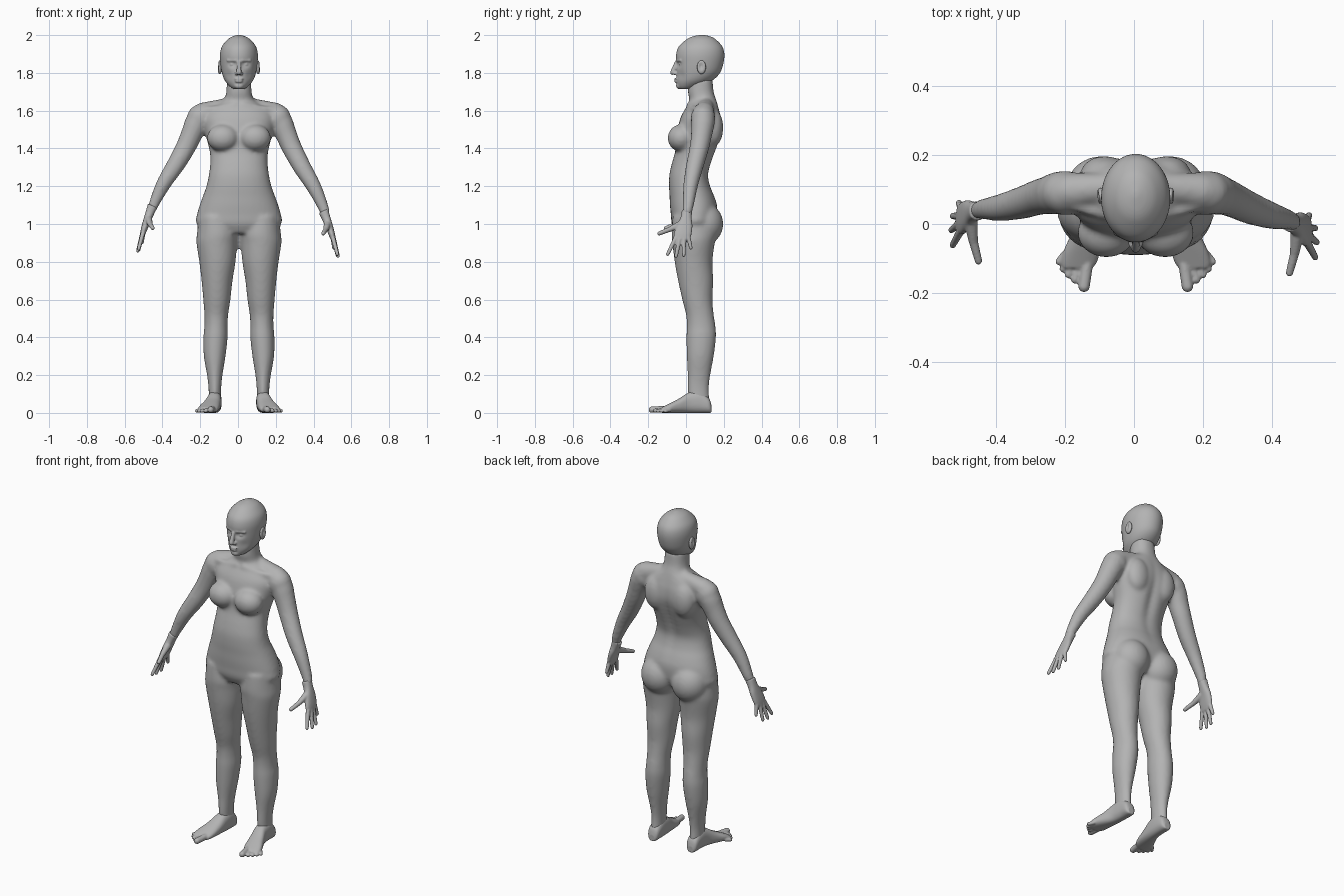
import bpy, bmesh, math
from mathutils import Vector, Matrix

if "Cube" in bpy.data.objects:
    bpy.data.objects.remove(bpy.data.objects["Cube"])

X, Y, Z = Vector((1, 0, 0)), Vector((0, 1, 0)), Vector((0, 0, 1))
CENTRE = 0.005
skin = bpy.data.materials.new("plain grey")
skin.use_nodes = True
GREY = (0.45, 0.45, 0.45, 1)
skin.diffuse_color = GREY
for node in skin.node_tree.nodes:
    if node.type == 'BSDF_PRINCIPLED':
        node.inputs["Base Color"].default_value = GREY


def refine(rows, k=5):
    """Smoothly interpolate the sections of a loft."""
    rows = [Vector(r) for r in rows]
    out = []
    for i in range(len(rows) - 1):
        a, b, c = rows[max(i - 1, 0)], rows[i], rows[i + 1]
        d = rows[min(i + 2, len(rows) - 1)]
        for j in range(k):
            t = j / k
            out.append(0.5 * (2 * b + (c - a) * t + (2 * a - 5 * b + 4 * c - d) * t * t
                              + (3 * b - a - 3 * c + d) * t ** 3))
    return out + [rows[-1]]


def loft(bm, rows, u=X, v=Y, n=48, power=2, smooth=True):
    """Skin (x, y, z, radius_u, radius_v) sections into a closed solid."""
    rings = []
    for x, y, z, ru, rv in (refine(rows) if smooth else rows):
        ring = []
        for i in range(n):
            c, s = math.cos(math.tau * i / n), math.sin(math.tau * i / n)
            c = math.copysign(abs(c) ** (2 / power), c) * max(ru, 0.001)
            s = math.copysign(abs(s) ** (2 / power), s) * max(rv, 0.001)
            ring.append(bm.verts.new(Vector((x, y, z)) + u * c + v * s))
        rings.append(ring)
    for a, b in zip(rings, rings[1:]):
        for i in range(n):
            bm.faces.new((a[i], a[(i + 1) % n], b[(i + 1) % n], b[i]))
    bm.faces.new(rings[0][::-1])
    bm.faces.new(rings[-1])


def slab(rows):
    """Turn (z, x_in, x_out, y_front, y_back) into loft sections."""
    return [((a + b) / 2, (f + k) / 2, z, (b - a) / 2, (k - f) / 2) for z, a, b, f, k in rows]


def capsule(bm, a, b, ra, rb):
    """Tapered rod with round ends."""
    a, b = Vector(a), Vector(b)
    t = (b - a).normalized()
    u = t.orthogonal().normalized()
    rows = []
    for centre, r, start in ((a, ra, -90), (b, rb, 0)):
        for k in range(6):
            ang = math.radians(start + 18 * k)
            rows.append((*(centre + t * r * math.sin(ang)), r * math.cos(ang), r * math.cos(ang)))
    loft(bm, rows, u, t.cross(u), 16, smooth=False)


def ball(bm, c, r):
    bmesh.ops.create_icosphere(bm, subdivisions=4, radius=1,
                               matrix=Matrix.Translation(c) @ Matrix.Diagonal((*r, 1)))


def dent(bm, c, r, push):
    """Push the surface softly around a point."""
    for v in bm.verts:
        d = sum(((v.co[i] - c[i]) / r[i]) ** 2 for i in range(3))
        v.co += Vector(push) * math.exp(-d)


def finish(name, bm, voxel, passes, shift=CENTRE):
    """Fuse the solids of a part into one soft skin."""
    bmesh.ops.translate(bm, verts=bm.verts, vec=(shift, 0, 0))
    bmesh.ops.recalc_face_normals(bm, faces=bm.faces)
    mesh = bpy.data.meshes.new(name)
    bm.to_mesh(mesh)
    bm.free()
    mesh.materials.append(skin)
    ob = bpy.data.objects.new(name, mesh)
    bpy.context.scene.collection.objects.link(ob)
    fuse = ob.modifiers.new("fuse", 'REMESH')
    fuse.mode = 'VOXEL'
    fuse.voxel_size = voxel
    fuse.use_smooth_shade = True
    soft = ob.modifiers.new("soften", 'SMOOTH')
    soft.factor = 0.5
    soft.iterations = passes


def swing(p, s):
    """The right arm hangs slightly further back and higher."""
    w = min(max((1.5 - p[2]) / 0.45, 0), 1) if s < 0 else 0
    return (s * p[0], p[1] + 0.035 * w, p[2] + 0.028 * w) + tuple(p[3:])


# torso and neck
body = bmesh.new()
torso = [(.95, .13, -.05, .12), (1.0, .222, -.075, .155), (1.05, .222, -.08, .165),
         (1.1, .208, -.085, .165), (1.15, .19, -.087, .15), (1.2, .172, -.09, .13),
         (1.26, .159, -.088, .12), (1.32, .152, -.075, .135), (1.38, .154, -.058, .157),
         (1.44, .168, -.05, .178), (1.5, .183, -.045, .192), (1.56, .188, -.03, .188),
         (1.6, .165, -.01, .178), (1.635, .115, .012, .168), (1.66, .078, .018, .16),
         (1.7, .067, .01, .147), (1.77, .064, .015, .14)]
loft(body, slab([(z, -w, w, f, b) for z, w, f, b in torso]), power=2.2)
dent(body, (0, .18, 1.38), (.026, .1, .17), (0, -.018, 0))

leg = slab([(1.04, .03, .21, -.07, .14), (.95, .006, .222, -.076, .16),
            (.9, .01, .225, -.072, .152), (.8, .018, .21, -.06, .14),
            (.7, .034, .198, -.042, .144), (.6, .045, .189, -.02, .14),
            (.52, .057, .183, 0, .147), (.46, .06, .183, .004, .156),
            (.4, .06, .188, .002, .159), (.3, .071, .186, .004, .147),
            (.2, .087, .169, .009, .129), (.13, .094, .161, .009, .121),
            (.05, .096, .16, .012, .125)])
arm = [(.19, .09, 1.6, .05, .05), (.222, .09, 1.54, .062, .062), (.252, .082, 1.47, .056, .057),
       (.282, .07, 1.4, .052, .053), (.335, .045, 1.3, .047, .048), (.395, .024, 1.2, .039, .04),
       (.442, .012, 1.1, .03, .03), (.46, .004, 1.05, .025, .025)]
for s in (1, -1):
    loft(body, [(s * x, y, z, a, b) for x, y, z, a, b in leg])
    loft(body, [swing(p, s) for p in arm], Y, Vector((.89 * s, 0, .45)), 32)
    # bust, buttocks, shoulders, shoulder blades and neck muscles
    ball(body, (s * .085, -.026, 1.455), (.084, .071, .072))
    ball(body, (s * .1, .094, 1.0), (.105, .103, .112))
    ball(body, (s * .205, .09, 1.56), (.07, .065, .073))
    ball(body, (s * .09, .145, 1.51), (.07, .052, .1))
    capsule(body, (s * .04, .11, 1.635), (s * .19, .095, 1.588), .037, .056)
    capsule(body, (s * .02, .012, 1.632), (s * .18, .05, 1.605), .012, .014)
finish("body", body, .01, 8)

# head with face
head = bmesh.new()
skull = [(1.715, .03, -.035, .03), (1.73, .05, -.046, .08), (1.76, .075, -.05, .14),
         (1.8, .09, -.05, .18), (1.85, .098, -.052, .198), (1.9, .1, -.052, .203),
         (1.94, .09, -.038, .192), (1.975, .062, 0, .16), (1.992, .036, .032, .132),
         (2.001, .008, .075, .095)]
loft(head, slab([(z, -w, w, f, b) for z, w, f, b in skull]), n=80)
for s in (1, -1):
    dent(head, (s * .034, -.045, 1.845), (.021, .04, .015), (0, .014, 0))
    dent(head, (s * .055, -.03, 1.785), (.02, .04, .025), (0, .005, 0))
for s in (1, -1):
    ball(head, (s * .034, -.021, 1.844), (.017, .017, .013))
    capsule(head, (s * .016, -.046, 1.866), (s * .058, -.027, 1.866), .008, .007)
    ball(head, (s * .012, -.056, 1.797), (.01, .012, .009))
capsule(head, (0, -.05, 1.858), (0, -.07, 1.803), .009, .014)
ball(head, (0, -.05, 1.768), (.024, .012, .006))
ball(head, (0, -.05, 1.755), (.021, .012, .007))
ball(head, (0, -.034, 1.732), (.026, .019, .018))
finish("head", head, .0045, 3)

# ears
for s, side in ((1, "left"), (-1, "right")):
    ear = bmesh.new()
    ball(ear, (s * .102, .082, 1.83), (.013, .024, .037))
    dent(ear, (s * .116, .08, 1.836), (.02, .012, .02), (-s * .012, 0, 0))
    finish(side + "_ear", ear, .004, 2)

# hands
palm = [(.452, .005, 1.07, .027, .027), (.467, 0, 1.03, .03, .023), (.482, -.008, .99, .042, .02),
        (.497, -.018, .945, .047, .017), (.506, -.022, .915, .041, .013)]
fingers = [((.503, -.055, .925), (.526, -.097, .84)), ((.507, -.034, .92), (.53, -.053, .83)),
           ((.506, -.011, .92), (.526, -.012, .834)), ((.501, .012, .93), (.508, .026, .873))]
for s, side in ((1, "left"), (-1, "right")):
    hand = bmesh.new()
    loft(hand, [swing(p, s) for p in palm], Y, Vector((.91 * s, 0, .42)), 32, 2.3)
    for base, tip in fingers:
        capsule(hand, swing(base, s), swing(tip, s), .0125, .0095)
    knuckle, tip = swing((.466, -.085, .972), s), swing((.451, -.142, .95), s)
    capsule(hand, swing((.474, -.025, 1.0), s), knuckle, .02, .014)
    capsule(hand, knuckle, tip, .0135, .011)
    finish(side + "_hand", hand, .0045, 3, 0)

# feet
foot = [(.128, .135, .018, .04), (.128, .12, .033, .08), (.128, .07, .037, .115),
        (.132, .015, .039, .108), (.144, -.035, .046, .077), (.157, -.08, .053, .054),
        (.165, -.112, .052, .038), (.17, -.128, .044, .03)]
toes = [((.138, -.1), (.15, -.181), .017), ((.162, -.11), (.176, -.162), .0115),
        ((.18, -.105), (.195, -.147), .011), ((.195, -.1), (.211, -.13), .0105),
        ((.207, -.088), (.223, -.109), .0105)]
for s, side in ((1, "left"), (-1, "right")):
    sole = bmesh.new()
    loft(sole, [(s * x, y, h / 2, w, h / 2) for x, y, w, h in foot], X, Z, 40, 2.4)
    for (x0, y0), (x1, y1), r in toes:
        capsule(sole, (s * x0, y0, r + .004), (s * x1, y1, r), r, r)
    finish(side + "_foot", sole, .0045, 3)
